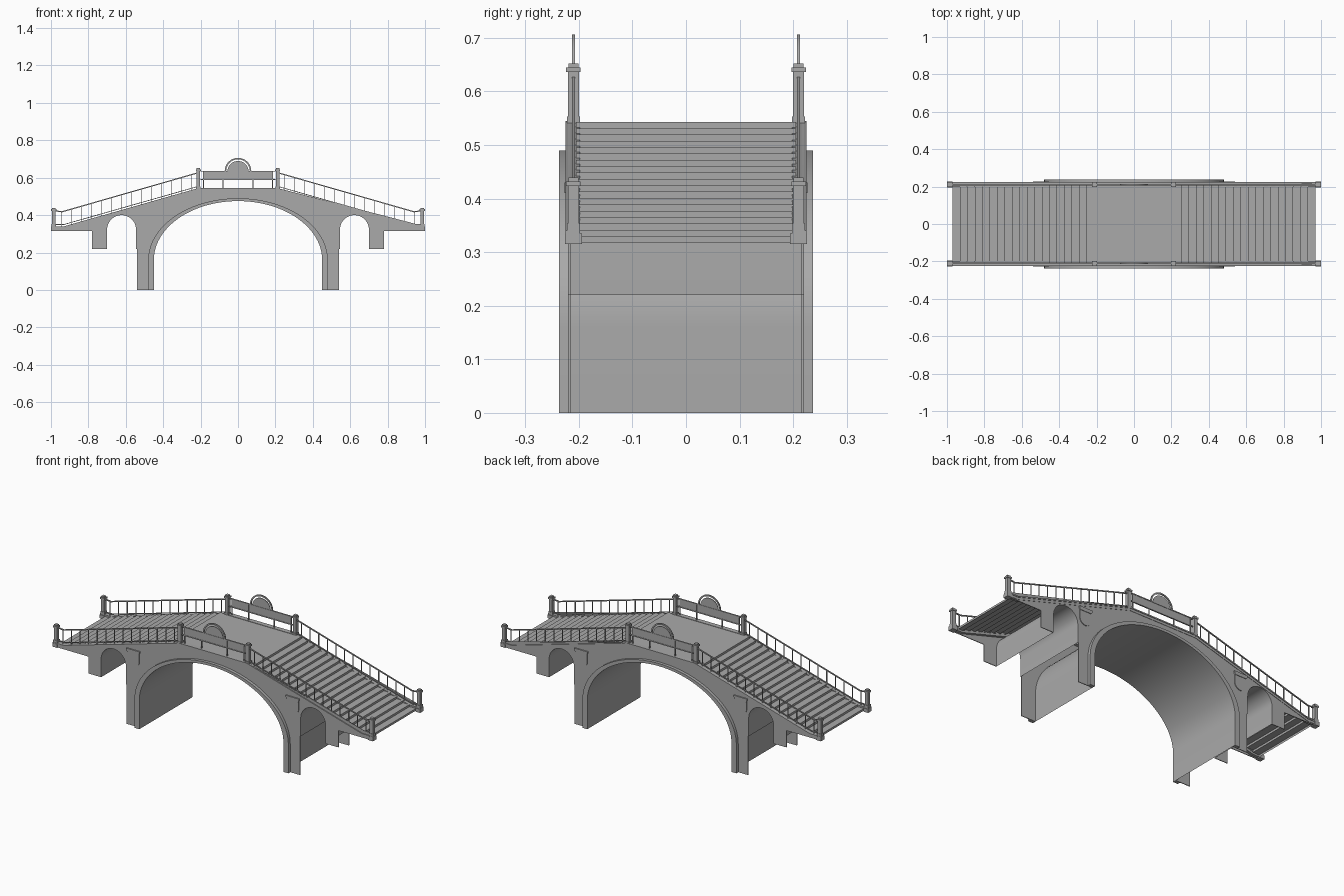
import bpy, bmesh, math

if "Cube" in bpy.data.objects:
    bpy.data.objects.remove(bpy.data.objects["Cube"])

stone = bpy.data.materials.new("grey_stone")
stone.diffuse_color = (0.4, 0.4, 0.4, 1)
stone.use_nodes = True
stone.node_tree.nodes["Principled BSDF"].inputs["Base Color"].default_value = stone.diffuse_color


def finish(name, bm, recalc=True):
    if recalc:
        bmesh.ops.recalc_face_normals(bm, faces=bm.faces)
    me = bpy.data.meshes.new(name)
    bm.to_mesh(me)
    bm.free()
    me.materials.append(stone)
    ob = bpy.data.objects.new(name, me)
    bpy.context.collection.objects.link(ob)
    bpy.context.view_layer.objects.active = ob
    ob.select_set(True)
    bpy.ops.object.shade_smooth_by_angle(angle=math.radians(25))
    ob.select_set(False)


def add_prism(bm, outline, y0, y1):
    """Extrude an x-z outline from y0 to y1."""
    a = [bm.verts.new((x, y0, z)) for x, z in outline]
    b = [bm.verts.new((x, y1, z)) for x, z in outline]
    bm.faces.new(a)
    bm.faces.new(b[::-1])
    for i in range(len(a)):
        j = (i + 1) % len(a)
        bm.faces.new((a[i], b[i], b[j], a[j]))


def add_box(bm, x0, x1, y0, y1, z0, z1):
    add_prism(bm, [(x0, z0), (x1, z0), (x1, z1), (x0, z1)], y0, y1)


def sheet(name, path, half):
    """Open surface spanning the bridge width along an x-z path."""
    bm = bmesh.new()
    v = [(bm.verts.new((x, -half, z)), bm.verts.new((x, half, z))) for x, z in path]
    for p, q in zip(v, v[1:]):
        bm.faces.new((p[0], p[1], q[1], q[0]))
    finish(name, bm, False)


def arc(cx, cz, a, b, n, t0=math.pi, t1=0.0):
    return [(cx + a * math.cos(t0 + (t1 - t0) * i / n),
             cz + b * math.sin(t0 + (t1 - t0) * i / n)) for i in range(n + 1)]


def flip(path):
    return [(-x, z) for x, z in reversed(path)]


def slope(x):
    """Height of the coping at x."""
    x = abs(x)
    return 0.545 if x < 0.21 else max(0.34, 0.545 - (x - 0.21) * 0.205 / 0.72)


SPRING = 0.16
main_arch = [(-0.45, 0)] + arc(0, SPRING, 0.45, 0.315, 48) + [(0.45, 0)]
ring_outer = [(-0.48, 0)] + arc(0, SPRING, 0.48, 0.33, 48) + [(0.48, 0)]
small_arch = [(-0.70, 0.22)] + arc(-0.6225, 0.322, 0.0775, 0.078, 20) + [(-0.545, 0.22)]
top = [(-1, 0.34), (-0.93, 0.34), (-0.21, 0.545)]

# Side walls with three arched openings
left_bottom = [(-1, 0.315), (-0.78, 0.315), (-0.78, 0.22)] + small_arch + [(-0.54, 0.22), (-0.54, 0)]
wall = left_bottom + main_arch + flip(left_bottom) + flip(top) + top[::-1]

for s, side in ((-1, "front"), (1, "back")):
    bm = bmesh.new()
    add_prism(bm, wall, s * 0.216, s * 0.22)
    finish(side + "_wall", bm)

    # Raised ring round the main arch
    bm = bmesh.new()
    add_prism(bm, main_arch + ring_outer[::-1], s * 0.216, s * 0.237)
    finish(side + "_arch_ring", bm)

    # Coping along the top of the wall
    coping = top + flip(top)
    bm = bmesh.new()
    add_prism(bm, coping + [(x, z - 0.02) for x, z in coping[::-1]], s * 0.2, s * 0.222)
    add_prism(bm, coping + [(x, z - 0.007) for x, z in coping[::-1]], s * 0.198, s * 0.225)
    finish(side + "_coping", bm)

    # Shield brackets over the piers
    bm = bmesh.new()
    for cx in (-0.497, 0.497):
        add_prism(bm, [(cx - 0.037, 0.415)] + arc(cx, 0.37, 0.037, 0.037, 14, math.pi, 2 * math.pi)
                  + [(cx + 0.037, 0.415)], s * 0.218, s * 0.224)
        add_prism(bm, [(cx - 0.037, 0.41), (cx + 0.037, 0.41), (cx + 0.043, 0.43), (cx - 0.043, 0.43)],
                  s * 0.218, s * 0.227)
    finish(side + "_shields", bm)

    # Posts: base, shaft and cap
    bm = bmesh.new()
    for x, z0, z1 in ((-0.985, 0.345, 0.435), (-0.212, 0.545, 0.648),
                      (0.212, 0.545, 0.648), (0.985, 0.345, 0.435)):
        for r, a, b in ((0.0125, z0 - 0.01, z0 + 0.008), (0.010, z0, z1 - 0.012),
                        (0.0135, z1 - 0.012, z1 - 0.003), (0.009, z1 - 0.003, z1 + 0.004)):
            add_box(bm, x - r, x + r, s * 0.21 - r, s * 0.21 + r, a, b)
    for x in (-0.985, 0.985):
        add_box(bm, x - 0.015, x + 0.015, s * 0.21 - 0.016, s * 0.21 + 0.016, 0.315, 0.335)
    finish(side + "_posts", bm)

    # Sloping railings with thin balusters
    bm = bmesh.new()
    for m in (-1, 1):
        line = [(-0.975, 0.425), (-0.94, 0.421), (-0.222, 0.627)]
        low = [(-0.975, 0.352), (-0.93, 0.352), (-0.222, 0.553)]
        for p, h in ((line, 0.006), (low, 0.004)):
            rail = p + [(x, z - h) for x, z in p[::-1]]
            add_prism(bm, [(m * x, z) for x, z in rail], s * 0.21 - 0.003, s * 0.21 + 0.003)
        for i in range(14):
            x = -0.945 + i * 0.0535
            add_box(bm, m * x - 0.002, m * x + 0.002, s * 0.21 - 0.002, s * 0.21 + 0.002,
                    slope(x) - 0.005, slope(x) + 0.08)
    finish(side + "_railing", bm)

    # Solid parapet panel with frame and supports
    bm = bmesh.new()
    add_box(bm, -0.182, 0.182, s * 0.21 - 0.002, s * 0.21 + 0.002, 0.59, 0.635)
    for z in (0.588, 0.632):
        add_box(bm, -0.2, 0.2, s * 0.21 - 0.004, s * 0.21 + 0.004, z, z + 0.005)
    for x in (-0.185, -0.08, 0.08, 0.185):
        add_box(bm, x - 0.002, x + 0.002, s * 0.21 - 0.003, s * 0.21 + 0.003, 0.54, 0.637)
    finish(side + "_parapet_panel", bm)

    # Half-round crest
    bm = bmesh.new()
    add_prism(bm, arc(0, 0.635, 0.056, 0.054, 24), s * 0.21 - 0.002, s * 0.21 + 0.002)
    add_prism(bm, arc(0, 0.635, 0.071, 0.071, 28) + arc(0, 0.635, 0.063, 0.063, 28)[::-1],
              s * 0.21 - 0.003, s * 0.21 + 0.003)
    finish(side + "_crest", bm)

# Arch undersides
sheet("main_barrel", main_arch, 0.237)
sheet("left_small_barrel", small_arch, 0.218)
sheet("right_small_barrel", flip(small_arch), 0.218)

# Stepped walkway with a flat middle
N = 19
run, rise = (0.97 - 0.215) / N, (0.543 - 0.318) / N
steps = [(-0.97, 0.318)]
for i in range(N):
    steps += [(-0.97 + i * run, 0.318 + (i + 1) * rise), (-0.97 + (i + 1) * run, 0.318 + (i + 1) * rise)]
sheet("stepped_walkway", steps + flip(steps), 0.205)
